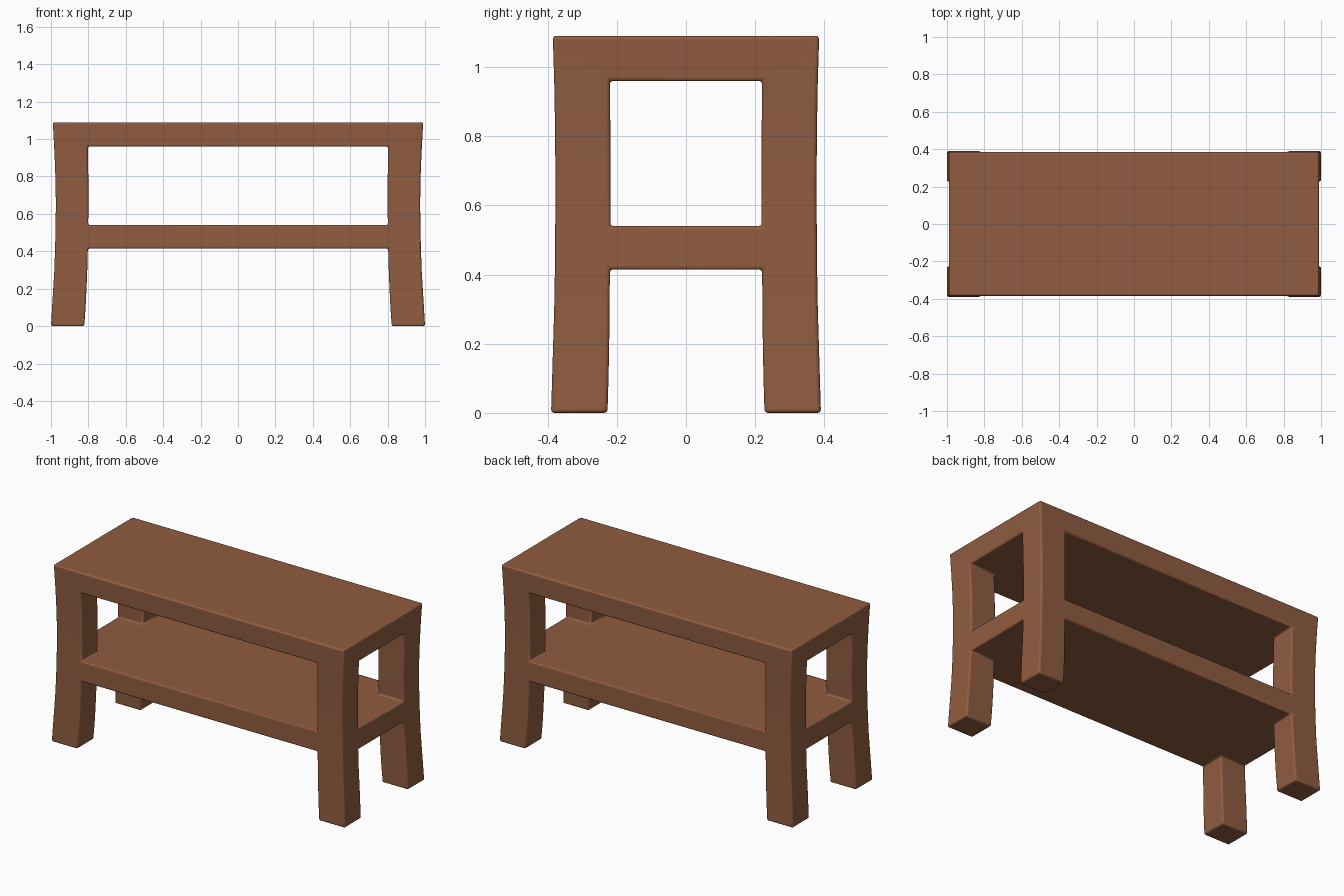
import bpy, bmesh, math

if "Cube" in bpy.data.objects:
    bpy.data.objects.remove(bpy.data.objects["Cube"])

wood = bpy.data.materials.new("brown wood")
wood.diffuse_color = (0.28, 0.108, 0.052, 1)
wood.use_nodes = True
wood.node_tree.nodes["Principled BSDF"].inputs["Base Color"].default_value = wood.diffuse_color

# Leg profile by height: z, outer x, inner x, outer y, inner y
PROFILE = [
    (0.00, 1.000, 0.822, 0.390, 0.227),
    (0.10, 0.994, 0.815, 0.387, 0.224),
    (0.20, 0.988, 0.810, 0.384, 0.222),
    (0.30, 0.982, 0.806, 0.381, 0.221),
    (0.415, 0.978, 0.803, 0.379, 0.220),
    (0.54, 0.975, 0.801, 0.378, 0.219),
    (0.65, 0.974, 0.800, 0.377, 0.218),
    (0.75, 0.975, 0.800, 0.378, 0.218),
    (0.85, 0.978, 0.801, 0.379, 0.219),
    (0.96, 0.983, 0.803, 0.381, 0.220),
    (1.09, 0.990, 0.806, 0.385, 0.222),
]
SHELF, TOP = 4, 9   # profile layers filled right across


def solid(i, j, k):
    """Is the cell (column, row, layer) wood?"""
    if not (0 <= i < 3 and 0 <= j < 3 and 0 <= k < len(PROFILE) - 1):
        return False
    return k in (SHELF, TOP) or (i != 1 and j != 1)


bm = bmesh.new()
verts = {}


def corner(i, j, k):
    if (i, j, k) not in verts:
        z, xo, xi, yo, yi = PROFILE[k]
        verts[i, j, k] = bm.verts.new(((-xo, -xi, xi, xo)[i], (-yo, -yi, yi, yo)[j], z))
    return verts[i, j, k]


# Skin of the joined legs, shelf and top: a face wherever wood meets air
for i in range(3):
    for j in range(3):
        for k in range(len(PROFILE) - 1):
            if not solid(i, j, k):
                continue
            for axis in range(3):
                for side in (0, 1):
                    step = [0, 0, 0]
                    step[axis] = 2 * side - 1
                    if solid(i + step[0], j + step[1], k + step[2]):
                        continue
                    loop = []
                    for a, b in ((0, 0), (1, 0), (1, 1), (0, 1)):
                        c = [i, j, k]
                        c[axis] += side
                        c[(axis + 1) % 3] += a
                        c[(axis + 2) % 3] += b
                        loop.append(corner(*c))
                    bm.faces.new(loop if side else loop[::-1])

mesh = bpy.data.meshes.new("table_with_shelf")
bm.to_mesh(mesh)
bm.free()
table = bpy.data.objects.new("table_with_shelf", mesh)
bpy.context.collection.objects.link(table)
mesh.materials.append(wood)

# Softly rounded edges
bevel = table.modifiers.new("rounded edges", 'BEVEL')
bevel.width = 0.01
bevel.segments = 3
bevel.limit_method = 'ANGLE'
bevel.angle_limit = math.radians(40)

bpy.context.view_layer.objects.active = table
table.select_set(True)
bpy.ops.object.shade_smooth_by_angle(angle=math.radians(35))
